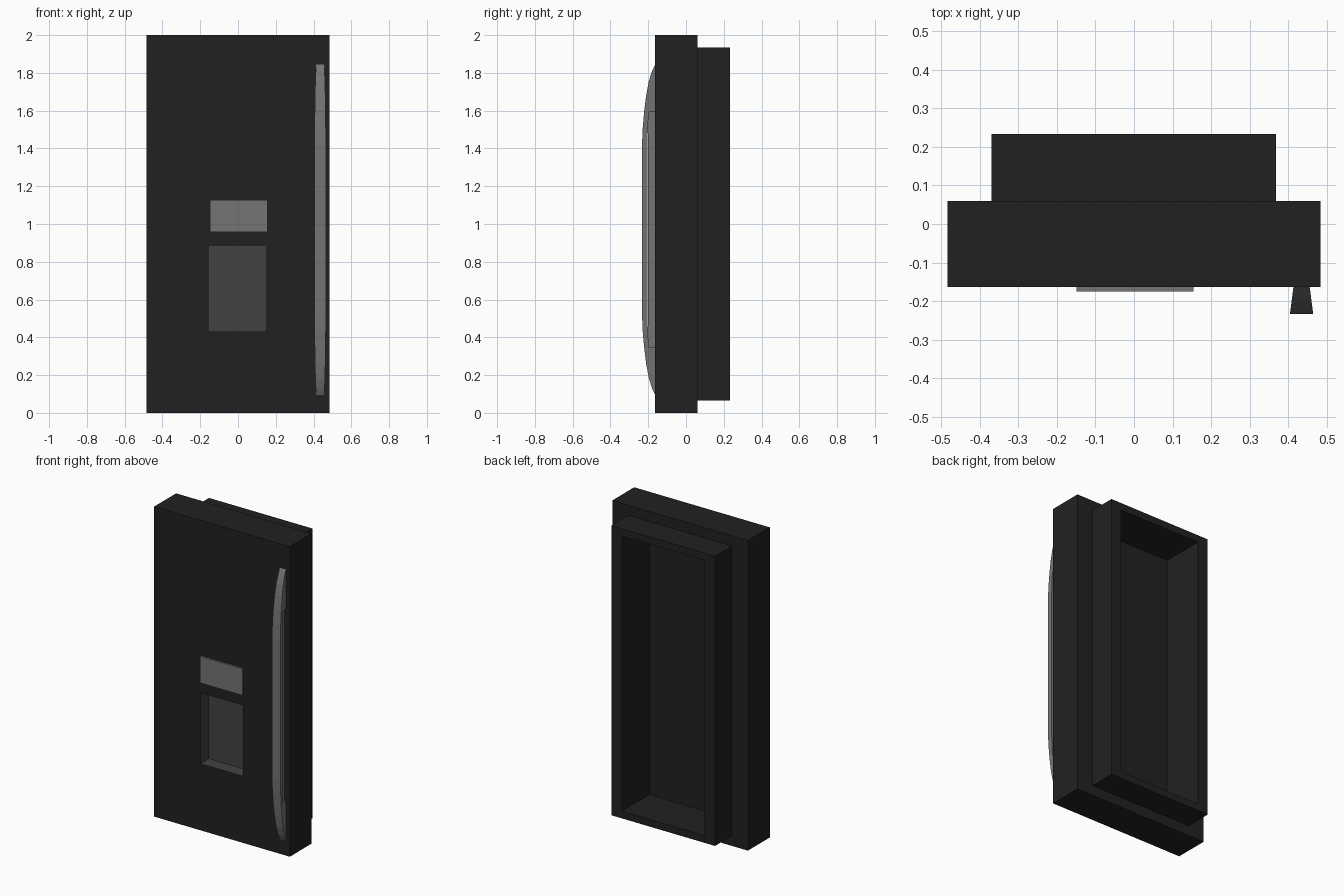
import bpy, bmesh

if "Cube" in bpy.data.objects:
    bpy.data.objects.remove(bpy.data.objects["Cube"])


def material(name, v):
    m = bpy.data.materials.new(name)
    m.diffuse_color = (v, v, v, 1)
    m.use_nodes = True
    m.node_tree.nodes["Principled BSDF"].inputs["Base Color"].default_value = m.diffuse_color
    return m


BLACK = material("black_panel", 0.0155)
CHARCOAL = material("charcoal_recess", 0.055)
GREY = material("grey_trim", 0.178)


def finish(name, bm, *mats):
    bmesh.ops.recalc_face_normals(bm, faces=bm.faces[:])
    me = bpy.data.meshes.new(name)
    bm.to_mesh(me)
    bm.free()
    for m in mats:
        me.materials.append(m)
    ob = bpy.data.objects.new(name, me)
    bpy.context.collection.objects.link(ob)
    return ob


def loft(name, loops, mats, recess_from=None):
    """Join rectangles (x0, x1, z0, z1, y) into one closed skin."""
    bm = bmesh.new()
    rings = [[bm.verts.new((x, y, z)) for x, z in
              ((x0, z0), (x1, z0), (x1, z1), (x0, z1))]
             for x0, x1, z0, z1, y in loops]
    bm.faces.new(rings[0])
    for i, (a, b) in enumerate(zip(rings, rings[1:])):
        for k in range(4):
            n = (k + 1) % 4
            f = bm.faces.new((a[k], a[n], b[n], b[k]))
            if recess_from is not None and i >= recess_from:
                f.material_index = 1
    f = bm.faces.new(rings[-1])
    if recess_from is not None:
        f.material_index = 1
    return finish(name, bm, *mats)


# Door: hollow back liner, slab, and dispenser recess in the front
loft("door_with_liner", [
    (-0.295, 0.295, 0.112, 1.888, -0.048),   # cavity floor
    (-0.295, 0.295, 0.112, 1.888, 0.233),    # cavity rim
    (-0.37, 0.368, 0.066, 1.935, 0.233),     # liner outside
    (-0.37, 0.368, 0.066, 1.935, 0.06),
    (-0.484, 0.484, 0, 2, 0.06),             # slab
    (-0.484, 0.484, 0, 2, -0.163),
    (-0.155, 0.15, 0.43, 0.887, -0.163),     # recess rim
    (-0.155, 0.15, 0.43, 0.887, -0.078),     # recess back
], (BLACK, CHARCOAL), recess_from=6)

# Control plate above the recess
loft("control_plate", [(-0.149, 0.155, 0.957, 1.128, -0.155),
                       (-0.149, 0.155, 0.957, 1.128, -0.175)], (GREY,))

# Bowed handle: side profile (y, z) mirrored about mid height, tapering to the door
MID, HX = 0.97, 0.435
upper = [(-0.163, 1.845), (-0.18, 1.81), (-0.197, 1.755), (-0.211, 1.68),
         (-0.221, 1.60), (-0.229, 1.51), (-0.233, 1.42)]
inner = [(-0.205, 1.42), (-0.198, 1.593), (-0.163, 1.593)]


def flip(pts):
    return [(y, 2 * MID - z) for y, z in reversed(pts)]


profile = upper + flip(upper) + flip(inner) + inner
bm = bmesh.new()
sides = []
for s in (-1, 1):
    sides.append([bm.verts.new((HX + s * (0.021 + 0.13 * (-0.163 - y)), y, z))
                  for y, z in profile])
for side in sides:
    bm.faces.new(side)
for k in range(len(profile)):
    n = (k + 1) % len(profile)
    bm.faces.new((sides[0][k], sides[0][n], sides[1][n], sides[1][k]))
finish("handle", bm, GREY)

# Narrow web filling the gap behind the handle
loft("handle_web", [(HX - 0.012, HX + 0.012, 0.34, 1.60, -0.158),
                    (HX - 0.012, HX + 0.012, 0.34, 1.60, -0.2)], (GREY,))
